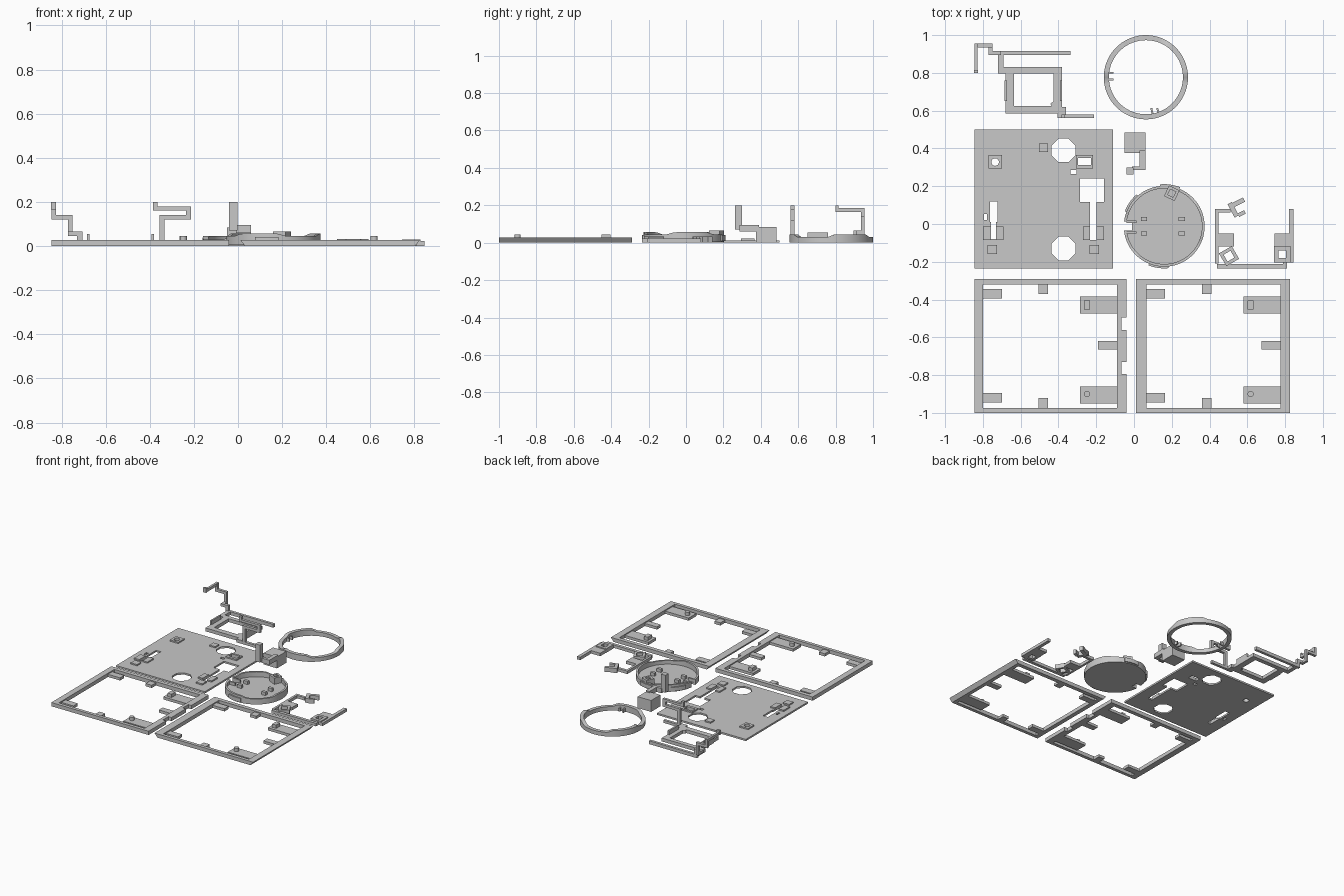
import bpy, bmesh, math
from mathutils import Matrix, Vector

if "Cube" in bpy.data.objects:
    bpy.data.objects.remove(bpy.data.objects["Cube"])

grey = bpy.data.materials.new("light_grey")
grey.diffuse_color = (0.58, 0.58, 0.58, 1)
grey.use_nodes = True
grey.node_tree.nodes["Principled BSDF"].inputs["Base Color"].default_value = grey.diffuse_color


def finish(name, bm):
    me = bpy.data.meshes.new(name)
    bmesh.ops.recalc_face_normals(bm, faces=bm.faces)
    bm.to_mesh(me)
    bm.free()
    me.materials.append(grey)
    ob = bpy.data.objects.new(name, me)
    bpy.context.collection.objects.link(ob)
    return ob


def box(bm, x0, x1, y0, y1, z0, z1, turn=0):
    c = Vector(((x0 + x1) / 2, (y0 + y1) / 2, (z0 + z1) / 2))
    m = Matrix.Translation(c) @ Matrix.Rotation(math.radians(turn), 4, 'Z')
    m = m @ Matrix.Diagonal((x1 - x0, y1 - y0, z1 - z0, 1))
    bmesh.ops.create_cube(bm, size=1, matrix=m)


def cyl(bm, x, y, r, z0, z1, n=24, turn=0):
    m = Matrix.Translation((x, y, (z0 + z1) / 2)) @ Matrix.Rotation(turn, 4, 'Z')
    bmesh.ops.create_cone(bm, cap_ends=True, segments=n, radius1=r, radius2=r,
                          depth=z1 - z0, matrix=m)


def boxes(name, *rows):
    bm = bmesh.new()
    for r in rows:
        box(bm, *r)
    return finish(name, bm)


def tilted_socket(bm, x, y, size, wall, z0, z1, turn):
    # square tube made of four walls around a centre
    h = size / 2
    for k in range(4):
        a = math.radians(turn + 90 * k)
        d = h - wall / 2
        cx, cy = x + d * math.cos(a), y + d * math.sin(a)
        box(bm, cx - wall / 2, cx + wall / 2, cy - h, cy + h, z0, z1, turn + 90 * k)


def band(bm, cx, cy, r0, r1, z0, top, a0=0, a1=360, n=72):
    # circular wall or arc whose top edge height follows a function of angle
    full = a1 - a0 == 360
    loops = []
    for i in range(n if full else n + 1):
        a = math.radians(a0 + (a1 - a0) * i / n)
        c, s, t = math.cos(a), math.sin(a), top(a)
        loops.append([bm.verts.new((cx + r * c, cy + r * s, z))
                      for r, z in ((r0, z0), (r1, z0), (r1, t), (r0, t))])
    for i in range(n):
        p, q = loops[i], loops[(i + 1) % len(loops)]
        for k in range(4):
            j = (k + 1) % 4
            bm.faces.new((p[k], q[k], q[j], p[j]))
    if not full:
        bm.faces.new(loops[0])
        bm.faces.new(loops[-1])


def cut(ob, *holes):
    # each hole is (maker, arguments) and is cut on its own
    for maker, *args in holes:
        bm = bmesh.new()
        maker(bm, *args)
        cutter = finish("cutter", bm)
        cutter.hide_render = True
        mod = ob.modifiers.new("hole", 'BOOLEAN')
        mod.operation, mod.solver, mod.object = 'DIFFERENCE', 'EXACT', cutter
        bpy.context.view_layer.objects.active = ob
        bpy.ops.object.modifier_apply(modifier=mod.name)
        bpy.data.objects.remove(cutter)


def smooth(ob):
    bpy.ops.object.select_all(action='DESELECT')
    ob.select_set(True)
    bpy.context.view_layer.objects.active = ob
    bpy.ops.object.shade_smooth_by_angle(angle=math.radians(25))


# Two open frames with inward tabs and locating pegs
H, T = 0.028, 0.02
for name, ox, left, right in (("left_frame", 0, -0.845, -0.04),
                              ("right_frame", 0.865, -0.855, -0.04)):
    bm = bmesh.new()
    box(bm, left + ox, -0.80 + ox, -1, -0.29, 0, H)
    box(bm, -0.80 + ox, -0.09 + ox, -0.32, -0.29, 0, H)
    box(bm, -0.80 + ox, -0.09 + ox, -1, -0.975, 0, H)
    if ox:
        box(bm, -0.09 + ox, right + ox, -1, -0.29, 0, H)
        # undercut outer long edges
        for v in bm.verts:
            if v.co.z < .001 and v.co.x > .82:
                v.co.x -= .022
            elif v.co.z < .001 and v.co.x < .02:
                v.co.x += .022
    else:  # outer edge carries two notches
        box(bm, -0.09, -0.065, -1, -0.29, 0, H)
        for y0, y1 in ((-1, -0.795), (-0.73, -0.56), (-0.495, -0.29)):
            box(bm, -0.065, right, y0, y1, 0, H)
    for x0, x1, y0, y1 in ((-.80, -.70, -.395, -.345), (-.80, -.70, -.945, -.895),
                           (-.505, -.455, -.37, -.32), (-.505, -.455, -.975, -.92),
                           (-.285, -.09, -.475, -.385), (-.285, -.09, -.95, -.86),
                           (-.19, -.09, -.665, -.62)):
        box(bm, x0 + ox, x1 + ox, y0, y1, 0, T)
    box(bm, -.265 + ox, -.232 + ox, -.453, -.405, T, 0.045)
    cyl(bm, -.248 + ox, -.90, 0.016, T, 0.045)
    finish(name, bm)

# Base plate with raised pads and openings
P, Q = 0.013, 0.023
plate = boxes("base_plate", (-.845, -.11, -.235, .50, 0, P))
round_hole = (cyl, -.735, .328, .02, -1, 1)
square_hole = (box, -.297, -.228, .313, .35, -1, 1)
cut(plate, round_hole, square_hole,
    (cyl, -.373, .39, .068, -1, 1, 8, math.pi / 8),
    (cyl, -.373, -.13, .068, -1, 1, 8, math.pi / 8),
    (box, -.285, -.16, .117, .24, -1, 1), (box, -.233, -.198, -.085, .15, -1, 1),
    (box, -.762, -.722, .01, .12, -1, 1), (box, -.757, -.73, -.08, .05, -1, 1),
    (box, -.335, -.305, .265, .285, -1, 1), (box, -.795, -.778, .02, .052, -1, 1))
bm = bmesh.new()
box(bm, -.503, -.455, .38, .427, P, Q)
for x in (-.75, -.21):
    box(bm, x - .026, x + .026, -.16, -.11, P, Q)
for x0, x1, s0, s1 in ((-.80, -.69, -.757, -.73), (-.27, -.16, -.233, -.198)):
    box(bm, x0, s0, -.085, -.012, P, Q)
    box(bm, s1, x1, -.085, -.012, P, Q)
finish("plate_pads", bm)
rims = boxes("plate_hole_rims", (-.77, -.70, .293, .365, P, Q), (-.307, -.218, .293, .365, P, Q))
cut(rims, round_hole, square_hole)


def wave(low, high, phase):
    return lambda a: low + (high - low) * min(1, max(0, .5 + 1.8 * math.sin(3 * a + phase)))


# Loose ring with small clips
bm = bmesh.new()
band(bm, .063, .777, .196, .223, 0, wave(.03, .045, 0))
for y in (.765, .80):
    box(bm, -.145, -.108, y - .004, y + .004, .005, .03)
for x, t in ((.095, 12), (.128, 20)):
    box(bm, x - .005, x + .005, .58, .615, .005, .03, t)
smooth(finish("ring", bm))

# Round dish with wall, pegs and socket
bm = bmesh.new()
cyl(bm, .16, -.012, .214, 0.004, .018, 72)
dish = finish("dish_floor", bm)
bm = bmesh.new()
band(bm, .16, -.012, .2, .214, .018, wave(.045, .056, 1))
wall = finish("dish_wall", bm)
for ob in (dish, wall):
    cut(ob, (box, -.08, -.01, -.035, .012, -1, 1))
    smooth(ob)
bm = bmesh.new()
for x in (.053, .253):
    for y in (.026, -.05):
        box(bm, x - .017, x + .017, y - .011, y + .011, .018, .042)
for y in (-.045, .012):
    box(bm, -.04, .012, y - .006, y + .006, .018, .04)
tilted_socket(bm, .20, .163, .062, .015, .018, .065, -25)
for a in (82, 145, 262):  # outer lugs
    band(bm, .16, -.012, .212, .223, .01, lambda t: .04, a - 14, a + 14, 8)
finish("dish_fittings", bm)

# Block with side arm and upright post
boxes("post_block", (-.05, .06, .375, .485, 0, .085), (.03, .06, .29, .39, .06, .095),
      (-.01, .06, .285, .305, .06, .095), (-.04, -.002, .262, .30, .07, .20))

# Rectangular bracket with stepped arms
boxes("bracket_frame", (-.72, -.38, .797, .83, 0, .025), (-.68, -.38, .585, .625, 0, .025),
      (-.68, -.635, .62, .80, 0, .025), (-.425, -.38, .62, .80, 0, .025),
      (-.72, -.69, .80, .915, 0, .025), (-.71, -.335, .895, .915, 0, .025),
      (-.685, -.673, .65, .76, 0, .055), (-.393, -.38, .65, .76, 0, .055),
      (-.405, -.36, .56, .62, 0, .025), (-.405, -.218, .56, .58, 0, .02),
      (-.44, -.40, .625, .65, 0, .025, 35))
boxes("bracket_left_arm", (-.845, -.828, .80, .955, .165, .185),
      (-.848, -.825, .80, .815, .165, .20), (-.845, -.825, .935, .955, .12, .185),
      (-.845, -.75, .935, .955, .12, .14), (-.77, -.75, .935, .955, .05, .14),
      (-.77, -.75, .90, .955, .045, .065), (-.77, -.705, .895, .915, .045, .065),
      (-.73, -.705, .895, .915, 0, .065))
boxes("bracket_right_arm", (-.355, -.333, .56, .58, 0, .14), (-.355, -.212, .56, .58, .12, .14),
      (-.235, -.212, .56, .58, .12, .18), (-.385, -.212, .56, .58, .162, .18),
      (-.385, -.365, .56, .58, .162, .20))

# U-shaped linkage with sockets
bm = bmesh.new()
for r in ((.43, .447, -.21, .08, 0, .022), (.43, .53, -.12, -.05, 0, .022),
          (.44, .81, -.235, -.212, 0, .022), (.43, .51, .06, .08, 0, .022),
          (.745, .825, -.12, -.05, 0, .022), (.82, .845, -.205, .08, 0, .022),
          (.79, .81, -.225, -.19, 0, .022)):
    box(bm, *r)
tilted_socket(bm, .503, -.17, .078, .018, 0, .033, 30)
tilted_socket(bm, .785, -.16, .085, .022, 0, .03, 0)
for x, y, w, h in ((.545, .11, .085, .025), (.57, .055, .04, .02), (.525, .075, .025, .08)):
    box(bm, x - w / 2, x + w / 2, y - h / 2, y + h / 2, 0, .033, 27)
finish("linkage", bm)
